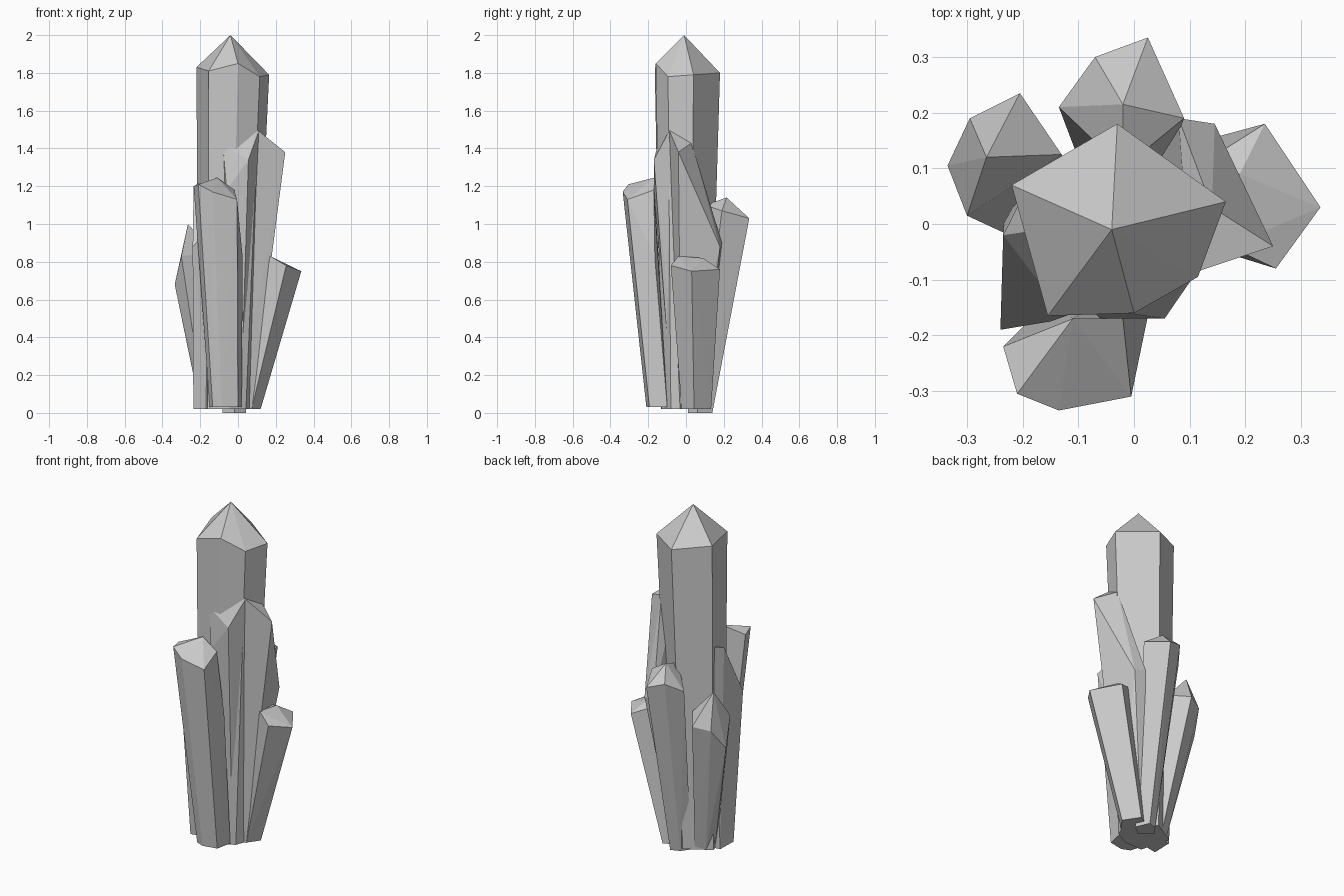
import bpy
import bmesh
from mathutils import Vector

# Remove the default object
default = bpy.data.objects.get("Cube")
if default:
    bpy.data.objects.remove(default, do_unlink=True)

# One pale grey stone colour
stone = bpy.data.materials.new("pale_grey_stone")
stone.use_nodes = True
colour = (0.6, 0.6, 0.6, 1)
stone.diffuse_color = colour
shader = next(n for n in stone.node_tree.nodes if n.type == 'BSDF_PRINCIPLED')
shader.inputs["Base Color"].default_value = colour
shader.inputs["Roughness"].default_value = 0.8


def crystal(name, ring, tip, root, taper):
    """Faceted shard: the shoulder ring shrinks to a root, and a tip closes the top."""
    shoulder = [Vector(p) for p in ring]
    middle = sum(shoulder, Vector()) / len(shoulder)
    foot = []
    for p in shoulder:
        offset = (p - middle) * taper
        offset.z = 0
        foot.append(Vector(root) + offset)

    bm = bmesh.new()
    for p in shoulder + foot + [Vector(tip)]:
        bm.verts.new(p)
    hull = bmesh.ops.convex_hull(bm, input=bm.verts[:])
    inside = [v for v in hull["geom_interior"] if isinstance(v, bmesh.types.BMVert)]
    bmesh.ops.delete(bm, geom=inside, context='VERTS')
    bmesh.ops.recalc_face_normals(bm, faces=bm.faces[:])

    mesh = bpy.data.meshes.new(name)
    bm.to_mesh(mesh)
    bm.free()
    mesh.materials.append(stone)
    shard = bpy.data.objects.new(name, mesh)
    bpy.context.scene.collection.objects.link(shard)
    return shard


# Tall six-sided central column
crystal("main_crystal",
        ring=[(-.22, .07, 1.83), (-.03, .18, 1.8), (.165, .04, 1.79),
              (.115, -.095, 1.78), (0, -.16, 1.85), (-.155, -.165, 1.81)],
        tip=(-.04, -.01, 2), root=(-.06, -.025, .02), taper=.75)

# Two blades hugging the column on its left and front
crystal("left_blade",
        ring=[(.1, -.09, 1.5), (.25, -.04, 1.38), (.145, .18, .88),
              (.08, .19, .9), (.14, .03, 1.43)],
        tip=(.1, -.09, 1.5), root=(.02, .02, .02), taper=.5)
crystal("front_blade",
        ring=[(.055, -.17, 1.34), (.11, -.09, 1.49), (-.06, -.17, 1.18),
              (-.08, -.15, 1.42)],
        tip=(.1, -.09, 1.5), root=(-.01, -.06, .02), taper=.5)

# Shorter shards leaning outwards
crystal("front_crystal",
        ring=[(-.235, -.22, 1.2), (-.21, -.305, 1.21), (-.135, -.335, 1.17),
              (-.005, -.31, 1.13), (-.02, -.17, 1.18), (.025, -.165, .82)],
        tip=(-.11, -.17, 1.245), root=(-.06, -.155, .03), taper=.65)
crystal("left_crystal",
        ring=[(.255, -.08, .78), (.335, .03, .75), (.235, .18, .76),
              (.14, .12, .8), (.17, -.04, .83)],
        tip=(.19, .09, .82), root=(.055, .05, .02), taper=.6)
crystal("back_crystal",
        ring=[(-.07, .3, 1.06), (.025, .335, 1.03), (.09, .19, 1.07),
              (-.02, .1, 1.1), (-.135, .21, 1)],
        tip=(-.02, .215, 1.14), root=(-.02, .08, 0), taper=.55)
crystal("right_crystal",
        ring=[(-.335, .105, .68), (-.295, .19, .8), (-.205, .235, .82),
              (-.13, .125, .85), (-.3, .015, .83)],
        tip=(-.265, .12, 1), root=(-.15, .03, .02), taper=.6)
crystal("right_blade",
        ring=[(-.235, -.02, 1.2), (-.24, -.19, .88), (-.12, -.17, 1), (-.1, 0, 1.2)],
        tip=(-.2, .05, 1.22), root=(-.19, -.04, .02), taper=.7)
